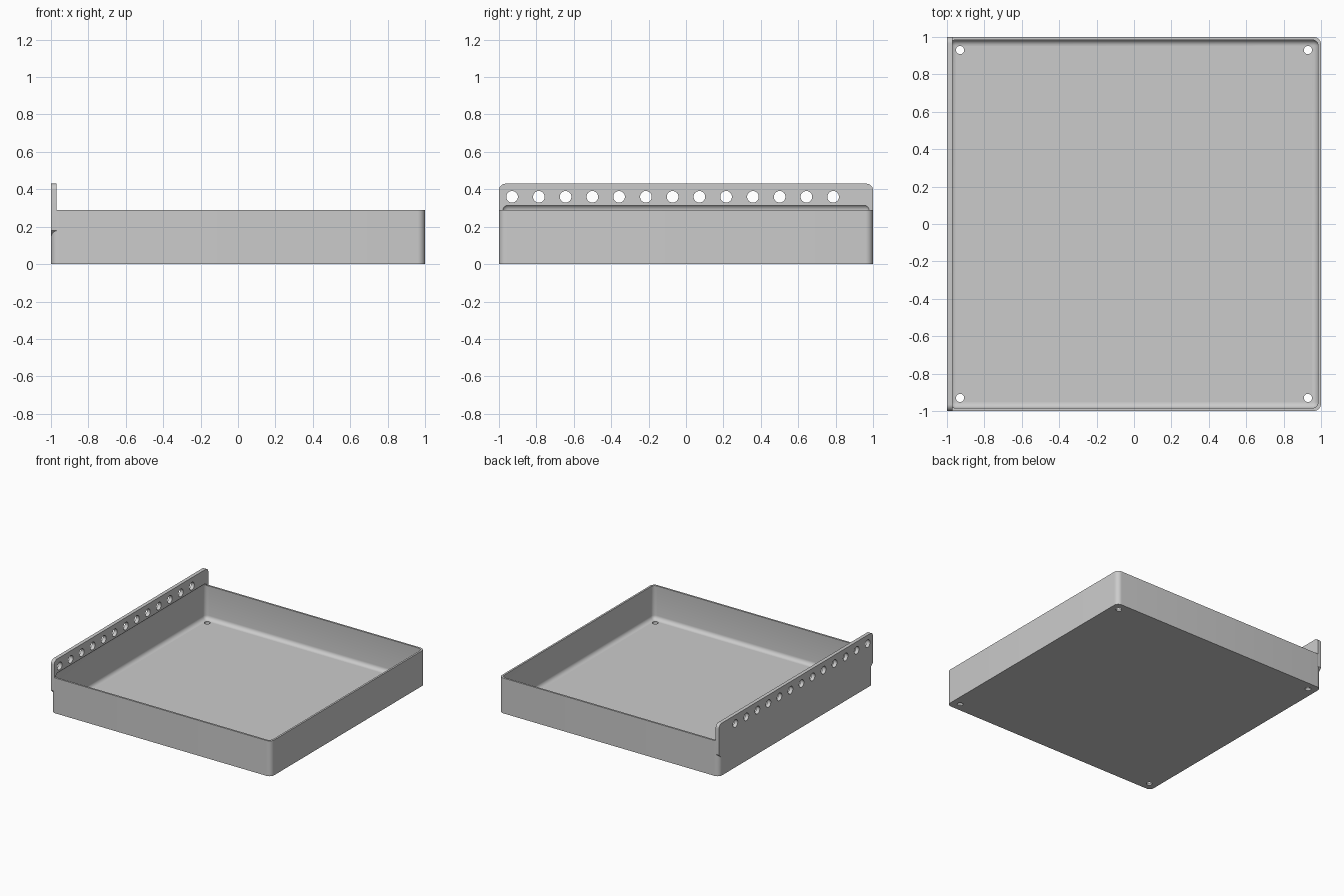
import bpy, bmesh, math

cube = bpy.data.objects.get("Cube")
if cube:
    bpy.data.objects.remove(cube, do_unlink=True)

WALL = 0.015        # tray wall and floor thickness
RIM = 0.29          # tray height
PLATE_TOP = 0.43    # height of the mounting strip
PLATE_T = 0.03      # thickness of the mounting strip

grey = bpy.data.materials.new("light_grey_plastic")
grey.use_nodes = True
colour = (0.6, 0.6, 0.6, 1)
grey.diffuse_color = colour
grey.node_tree.nodes["Principled BSDF"].inputs["Base Color"].default_value = colour


def finish(bm, name):
    bmesh.ops.recalc_face_normals(bm, faces=bm.faces)
    mesh = bpy.data.meshes.new(name)
    bm.to_mesh(mesh)
    bm.free()
    mesh.materials.append(grey)
    obj = bpy.data.objects.new(name, mesh)
    bpy.context.collection.objects.link(obj)
    return obj


def rounded_box(name, half, z0, z1, radius, all_edges):
    """Square box with rounded upright edges, or with every edge rounded."""
    bm = bmesh.new()
    bmesh.ops.create_cube(bm, size=2)
    for v in bm.verts:
        v.co.x *= half
        v.co.y *= half
        v.co.z = z1 if v.co.z > 0 else z0
    edges = [e for e in bm.edges if all_edges
             or abs(e.verts[0].co.z - e.verts[1].co.z) > 0.01]
    bmesh.ops.bevel(bm, geom=edges, offset=radius, segments=8, profile=0.5,
                    affect='EDGES')
    return finish(bm, name)


def strip_plate(name):
    """Upright strip: round top corners, slanted lower corners."""
    r, slant, foot = 0.035, 0.045, 0.135
    profile = [(-1, foot + slant), (-1 + slant, foot),
               (1 - slant, foot), (1, foot + slant)]
    for side, start in ((1, 0), (-1, 90)):
        for i in range(9):
            a = math.radians(start + i * 90 / 8)
            profile.append((side * (1 - r) + r * math.cos(a),
                            PLATE_TOP - r + r * math.sin(a)))
    bm = bmesh.new()
    face = bm.faces.new([bm.verts.new((-1, y, z)) for y, z in profile])
    ext = bmesh.ops.extrude_face_region(bm, geom=[face])
    new = [g for g in ext["geom"] if isinstance(g, bmesh.types.BMVert)]
    bmesh.ops.translate(bm, verts=new, vec=(PLATE_T, 0, 0))
    return finish(bm, name)


def drill(name, centres, radius, along_x):
    """One cutter object holding a row of cylinders."""
    bm = bmesh.new()
    for c in centres:
        made = bmesh.ops.create_cone(bm, cap_ends=True, segments=32,
                                     radius1=radius, radius2=radius, depth=0.1)
        for v in made["verts"]:
            if along_x:
                v.co.x, v.co.z = v.co.z, -v.co.x
            v.co.x += c[0]
            v.co.y += c[1]
            v.co.z += c[2]
    return finish(bm, name)


def combine(target, other, operation):
    mod = target.modifiers.new(operation.lower(), 'BOOLEAN')
    mod.operation = operation
    mod.solver = 'EXACT'
    mod.object = other
    bpy.context.view_layer.objects.active = target
    bpy.ops.object.modifier_apply(modifier=mod.name)
    bpy.data.objects.remove(other, do_unlink=True)


# Tray block joined with the mounting strip
tray = rounded_box("tray", 1, 0, RIM, 0.04, False)
combine(tray, strip_plate("mounting_strip"), 'UNION')

# Hollow with soft inner edges, reaching slightly into the strip
combine(tray, rounded_box("hollow", 1 - WALL, WALL, RIM + 0.03, 0.033, True),
        'DIFFERENCE')

# Row of mounting holes
row = [(-1, -0.93 + 1.86 * i / 13, 0.36) for i in range(14)]
combine(tray, drill("strip_holes", row, 0.031, True), 'DIFFERENCE')

# Drain holes near the floor corners
corners = [(x, y, 0) for x in (-0.93, 0.93) for y in (-0.93, 0.93)]
combine(tray, drill("floor_holes", corners, 0.022, False), 'DIFFERENCE')

bpy.ops.object.select_all(action='DESELECT')
tray.select_set(True)
bpy.context.view_layer.objects.active = tray
bpy.ops.object.shade_smooth_by_angle(angle=math.radians(30))
